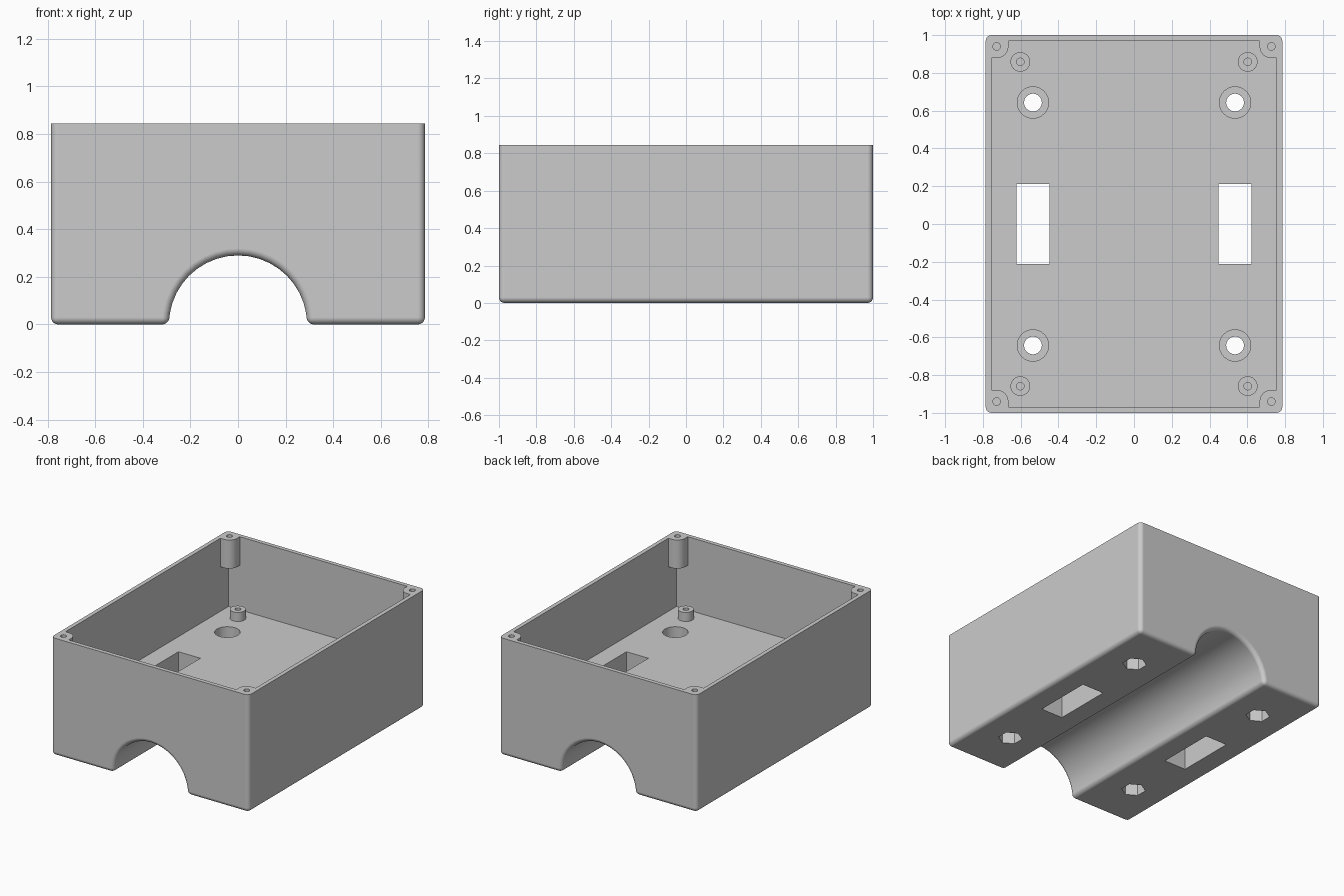
import bpy, bmesh, math

if "Cube" in bpy.data.objects:
    bpy.data.objects.remove(bpy.data.objects["Cube"], do_unlink=True)

W, L, H = 0.785, 1.0, 0.845        # half width, half length, height
WALL, FLOOR, GROOVE, ROUND = 0.03, 0.32, 0.29, 0.03
CORNERS = [(sx, sy) for sx in (-1, 1) for sy in (-1, 1)]

grey = bpy.data.materials.new("plain grey")
grey.use_nodes = True
colour = (0.6, 0.6, 0.6, 1)
grey.diffuse_color = colour
grey.node_tree.nodes["Principled BSDF"].inputs["Base Color"].default_value = colour


def make_object(name, bm):
    bmesh.ops.recalc_face_normals(bm, faces=bm.faces)
    mesh = bpy.data.meshes.new(name)
    bm.to_mesh(mesh)
    bm.free()
    mesh.materials.append(grey)
    ob = bpy.data.objects.new(name, mesh)
    bpy.context.scene.collection.objects.link(ob)
    return ob


def add_prism(bm, points, direction):
    """Extrude a closed outline of 3D points along a direction."""
    face = bm.faces.new([bm.verts.new(p) for p in points])
    out = bmesh.ops.extrude_face_region(bm, geom=[face])
    moved = [v for v in out["geom"] if isinstance(v, bmesh.types.BMVert)]
    bmesh.ops.translate(bm, verts=moved, vec=direction)


def add_post(bm, x, y, r, z0, z1, sides=32, turn=0.0):
    ring = [(x + r * math.cos(turn + math.tau * i / sides),
             y + r * math.sin(turn + math.tau * i / sides), z0) for i in range(sides)]
    add_prism(bm, ring, (0, 0, z1 - z0))


def add_box(bm, x, y, hx, hy, z0, z1):
    add_prism(bm, [(x + sx * hx, y + sy * hy, z0)
                   for sx, sy in ((-1, -1), (1, -1), (1, 1), (-1, 1))], (0, 0, z1 - z0))


def activate(ob):
    bpy.ops.object.select_all(action="DESELECT")
    ob.select_set(True)
    bpy.context.view_layer.objects.active = ob


def combine(ob, bm, operation):
    """Apply one boolean and discard its helper."""
    helper = make_object("helper", bm)
    helper.hide_render = True
    activate(ob)
    mod = ob.modifiers.new("boolean", "BOOLEAN")
    mod.operation, mod.solver, mod.object = operation, "EXACT", helper
    bpy.ops.object.modifier_apply(modifier=mod.name)
    bpy.data.objects.remove(helper, do_unlink=True)


def finish(ob):
    activate(ob)
    bpy.ops.object.shade_smooth_by_angle(angle=math.radians(30))
    mod = ob.modifiers.new("clean shading", "WEIGHTED_NORMAL")
    mod.keep_sharp = True
    bpy.ops.object.modifier_apply(modifier=mod.name)


# Outer block with the half-round groove, all edges but the top rim rounded
bm = bmesh.new()
steps = 20
arch = [(GROOVE * math.cos(math.pi * i / steps), -L, GROOVE * math.sin(math.pi * i / steps))
        for i in range(steps + 1)]
outline = [(-W, -L, 0), (-W, -L, H), (W, -L, H), (W, -L, 0)] + arch
add_prism(bm, outline, (0, 2 * L, 0))
bmesh.ops.recalc_face_normals(bm, faces=bm.faces)
rounded = [e for e in bm.edges if e.calc_face_angle() > math.radians(30)
           and min(v.co.z for v in e.verts) < H - 0.01]
bmesh.ops.bevel(bm, geom=rounded, offset=ROUND, segments=5, profile=0.5, affect="EDGES")
body = make_object("enclosure_body", bm)

# Open cavity
bm = bmesh.new()
add_box(bm, 0, 0, W - WALL, L - WALL, FLOOR, H + 0.1)
combine(body, bm, "DIFFERENCE")

# Corner screw posts, hanging from the rim
PX, PY, PR = 0.727, 0.94, 0.062
bm = bmesh.new()
for sx, sy in CORNERS:
    arc = [(PX - PR * math.sin(math.pi / 2 * i / 10), PY - PR * math.cos(math.pi / 2 * i / 10))
           for i in range(11)]
    shape = [(W - 0.015, L - 0.015), (W - 0.015, PY - PR)] + arc + [(PX - PR, L - 0.015)]
    add_prism(bm, [(sx * x, sy * y, 0.64) for x, y in shape], (0, 0, H - 0.64))
combine(body, bm, "UNION")

# Screw holes, strap slots and upper counterbores
bm = bmesh.new()
for sx, sy in CORNERS:
    add_post(bm, sx * PX, sy * PY, 0.02, H - 0.17, H + 0.05, 20)
    add_post(bm, sx * 0.535, sy * 0.643, 0.083, 0.17, FLOOR + 0.05)
for sx in (-1, 1):
    add_box(bm, sx * 0.535, 0, 0.087, 0.213, -0.1, FLOOR + 0.05)
combine(body, bm, "DIFFERENCE")

# Through holes for the bolts
bm = bmesh.new()
for sx, sy in CORNERS:
    add_post(bm, sx * 0.535, sy * 0.643, 0.047, 0.05, 0.25)
combine(body, bm, "DIFFERENCE")

# Hexagonal nut pockets underneath
bm = bmesh.new()
for sx, sy in CORNERS:
    add_post(bm, sx * 0.535, sy * 0.643, 0.08, -0.1, 0.12, 6, math.pi / 6)
combine(body, bm, "DIFFERENCE")
finish(body)

# Short board standoffs on the floor
for sx, sy in CORNERS:
    x, y = sx * 0.602, sy * 0.858
    bm = bmesh.new()
    add_post(bm, x, y, 0.052, FLOOR - 0.01, 0.385)
    name = f"standoff_{'back' if sy > 0 else 'front'}_{'left' if sx > 0 else 'right'}"
    standoff = make_object(name, bm)
    bm = bmesh.new()
    add_post(bm, x, y, 0.02, FLOOR, 0.45, 20)
    combine(standoff, bm, "DIFFERENCE")
    finish(standoff)
